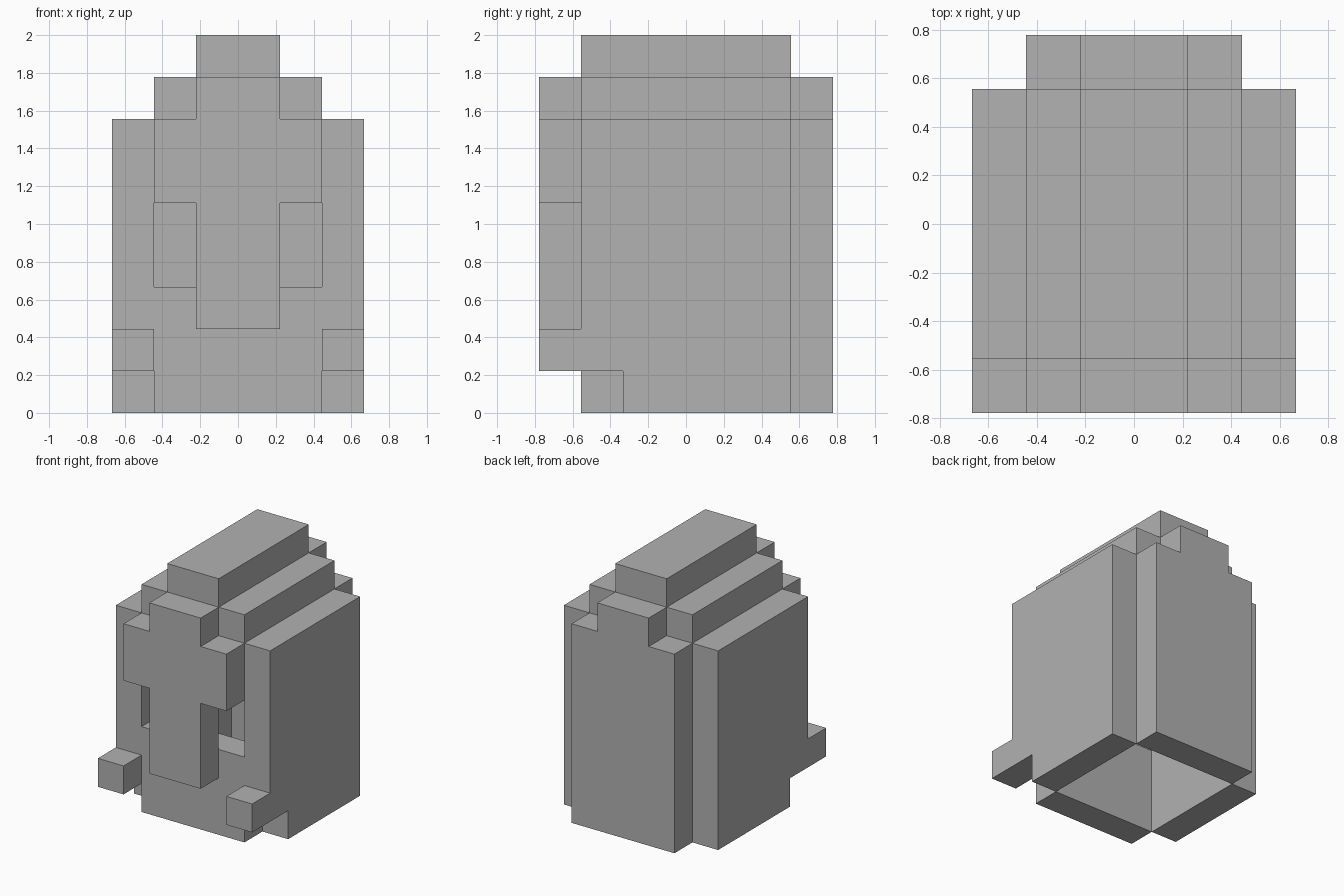
import bpy
import bmesh
from mathutils import Vector

U = 2 / 9  # size of one block

cube = bpy.data.objects.get("Cube")
if cube:
    bpy.data.objects.remove(cube, do_unlink=True)

grey = bpy.data.materials.new("plain_grey")
grey.use_nodes = True
colour = (0.445, 0.445, 0.445, 1)
grey.diffuse_color = colour
grey.node_tree.nodes["Principled BSDF"].inputs["Base Color"].default_value = colour


def slab(name, outline, axis, start, end, mirror=False):
    """Extrude an outline, given in blocks, along x or y."""
    def place(a, b, t):
        return Vector((t, a, b) if axis == "x" else (a, t, b)) * U

    bm = bmesh.new()
    face = bm.faces.new([bm.verts.new(place(a, b, start)) for a, b in outline])
    result = bmesh.ops.extrude_face_region(bm, geom=[face], use_keep_orig=True)
    moved = [g for g in result["geom"] if isinstance(g, bmesh.types.BMVert)]
    bmesh.ops.translate(bm, verts=moved, vec=place(0, 0, end - start))
    bmesh.ops.recalc_face_normals(bm, faces=bm.faces)
    mesh = bpy.data.meshes.new(name)
    bm.to_mesh(mesh)
    bm.free()
    mesh.materials.append(grey)
    obj = bpy.data.objects.new(name, mesh)
    bpy.context.collection.objects.link(obj)
    if mirror:
        obj.modifiers.new("Mirror", "MIRROR").use_mirror_merge = False
    return obj


def rect(a0, a1, b0, b1):
    return [(a0, b0), (a1, b0), (a1, b1), (a0, b1)]


def symmetric(half):
    """Complete a right-hand outline with its reflection."""
    return half + [(-a, b) for a, b in reversed(half)]


# Side walls with a cheek block and a notch at the front
slab("side_walls", [(-1.5, 0), (2.5, 0), (2.5, 7), (-2.5, 7), (-2.5, 2),
                    (-3.5, 2), (-3.5, 1), (-1.5, 1)], "x", 2, 3, mirror=True)

# Stepped roof
slab("roof_steps", rect(-2.5, 2.5, 7, 8), "x", 1, 2, mirror=True)
slab("roof_ridge", rect(-2.5, 2.5, 8, 9), "x", -1, 1)

# Back panel
slab("back_panel", symmetric([(2, 0), (2, 7), (1, 7), (1, 8)]), "y", 2.5, 3.5)

# Brow and nose guard standing proud of the eye openings
slab("face_guard", symmetric([(1, 2), (1, 5), (2, 5), (2, 7), (1, 7), (1, 8)]),
     "y", -3.5, -2.5)

# Chin wall below the eye openings
slab("chin_wall", rect(-2, 2, 0, 3), "y", -2.5, -1.5)
